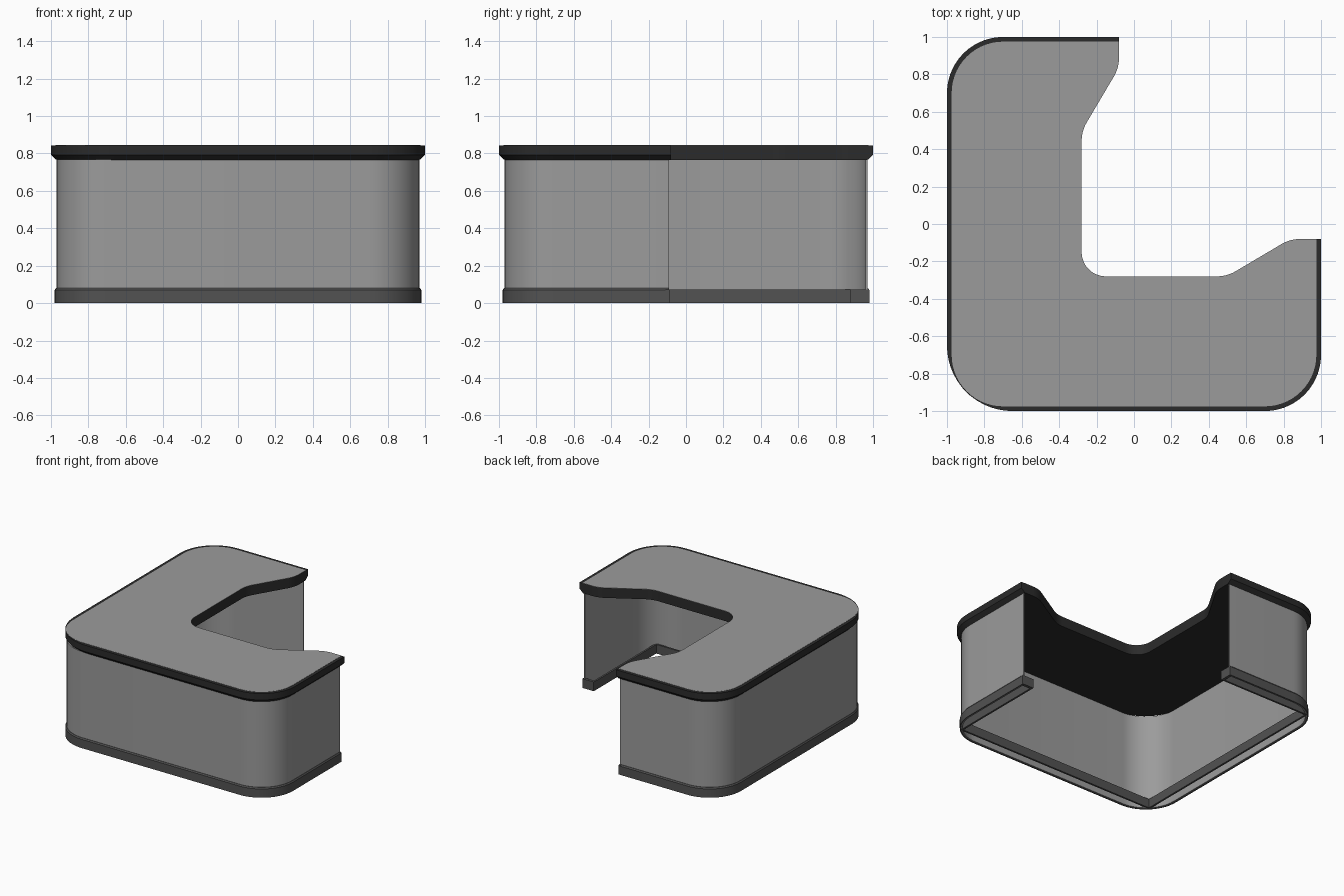
import bpy, bmesh, math
from mathutils import Vector

if "Cube" in bpy.data.objects:
    bpy.data.objects.remove(bpy.data.objects["Cube"])


def material(name, rgb):
    m = bpy.data.materials.new(name)
    m.diffuse_color = (*rgb, 1)
    m.use_nodes = True
    m.node_tree.nodes["Principled BSDF"].inputs["Base Color"].default_value = m.diffuse_color
    return m


GREY = material("light grey panel", (0.33, 0.33, 0.33))
DARK = material("dark grey skirting", (0.085, 0.085, 0.085))
BLACK = material("black edging", (0.024, 0.024, 0.024))


def fillet(corners, steps=14):
    """Round each (x, y, radius) corner of an open path."""
    out = []
    for i, (x, y, r) in enumerate(corners):
        p = Vector((x, y))
        if r <= 0 or i in (0, len(corners) - 1):
            out.append(p)
            continue
        a = (Vector(corners[i - 1][:2]) - p).normalized()
        b = (Vector(corners[i + 1][:2]) - p).normalized()
        half = a.angle(b) / 2
        centre = p + (a + b).normalized() * (r / math.sin(half))
        start = p + a * (r / math.tan(half)) - centre
        end = p + b * (r / math.tan(half)) - centre
        sweep = start.angle_signed(end)
        for k in range(steps + 1):
            t = -sweep * k / steps
            c, s = math.cos(t), math.sin(t)
            out.append(centre + Vector((start.x * c - start.y * s, start.x * s + start.y * c)))
    return out


def outer_path(o, end, r=0.30, r_mid=0.30):
    """Outer run of the desk, inset by o, from the back end to the right end."""
    d = 1 - o
    return fillet([(end, d, 0), (-d, d, r - o), (-d, -d, r_mid - o), (d, -d, r - o), (d, end, 0)])


def loft(name, rings, mat):
    """Solid through (outline, z) rings of equal point count."""
    bm = bmesh.new()
    loops = [[bm.verts.new((p.x, p.y, z)) for p in pts] for pts, z in rings]
    n = len(loops[0])
    for lo, hi in zip(loops, loops[1:]):
        for i in range(n):
            j = (i + 1) % n
            bm.faces.new((lo[i], lo[j], hi[j], hi[i]))
    bm.faces.new(loops[0][::-1])
    bm.faces.new(loops[-1])
    bmesh.ops.recalc_face_normals(bm, faces=bm.faces)
    me = bpy.data.meshes.new(name)
    bm.to_mesh(me)
    bm.free()
    me.materials.append(mat)
    ob = bpy.data.objects.new(name, me)
    bpy.context.collection.objects.link(ob)
    bpy.ops.object.select_all(action='DESELECT')
    ob.select_set(True)
    bpy.context.view_layer.objects.active = ob
    bpy.ops.object.shade_smooth_by_angle(angle=math.radians(25))
    return ob


def ribbon(o1, o2, end, r=0.30):
    """Closed strip between two insets of the outer run."""
    return outer_path(o1, end, r, r) + outer_path(o2, end, r, r)[::-1]


def top_outline(o, r_mid):
    """Counter outline: outer run plus the inner working edge."""
    half = [(-0.08, 0.835, 0.20), (-0.28, 0.497, 0.20)]
    inner = [(1 - o, -0.08, 0)] + [(y, x, r) for x, y, r in half]
    inner += [(-0.28, -0.28, 0.13)] + half[::-1] + [(-0.08, 1 - o, 0)]
    return outer_path(o, -0.08, 0.30, r_mid) + fillet(inner)[1:-1]


# Counter: black slab chamfered under its outer edge, grey inlay on top
loft("counter_slab", [(top_outline(0.03, 0.35), 0.765), (top_outline(0, 0.35), 0.793),
                      (top_outline(0, 0.35), 0.844)], BLACK)
inlay = top_outline(0.025, 0.30)
loft("counter_surface", [(inlay, 0.8435), (inlay, 0.8455)], GREY)

# Curved outer wall panel
wall = ribbon(0.03, 0.04, -0.092)
loft("wall_panel", [(wall, 0.003), (wall, 0.768)], GREY)

# Skirting outside the wall, with a small bevel at the top
skirt = ribbon(0.02, 0.0295, -0.09)
loft("outer_skirting", [(skirt, 0), (skirt, 0.07), (ribbon(0.027, 0.0295, -0.09), 0.08)], DARK)

# Straight square-cornered rail inside the wall
rail = ribbon(0.105, 0.12, -0.09, 0)
loft("inner_rail", [(rail, 0), (rail, 0.072)], DARK)

# Blocks closing the two open ends of the base
cap = [Vector(p) for p in ((-0.11, 0.88), (-0.088, 0.88), (-0.088, 0.979), (-0.11, 0.979))]
for name, pts in (("back_end_cap", cap), ("right_end_cap", [p.yx for p in cap])):
    loft(name, [(pts, 0), (pts, 0.074)], DARK)
